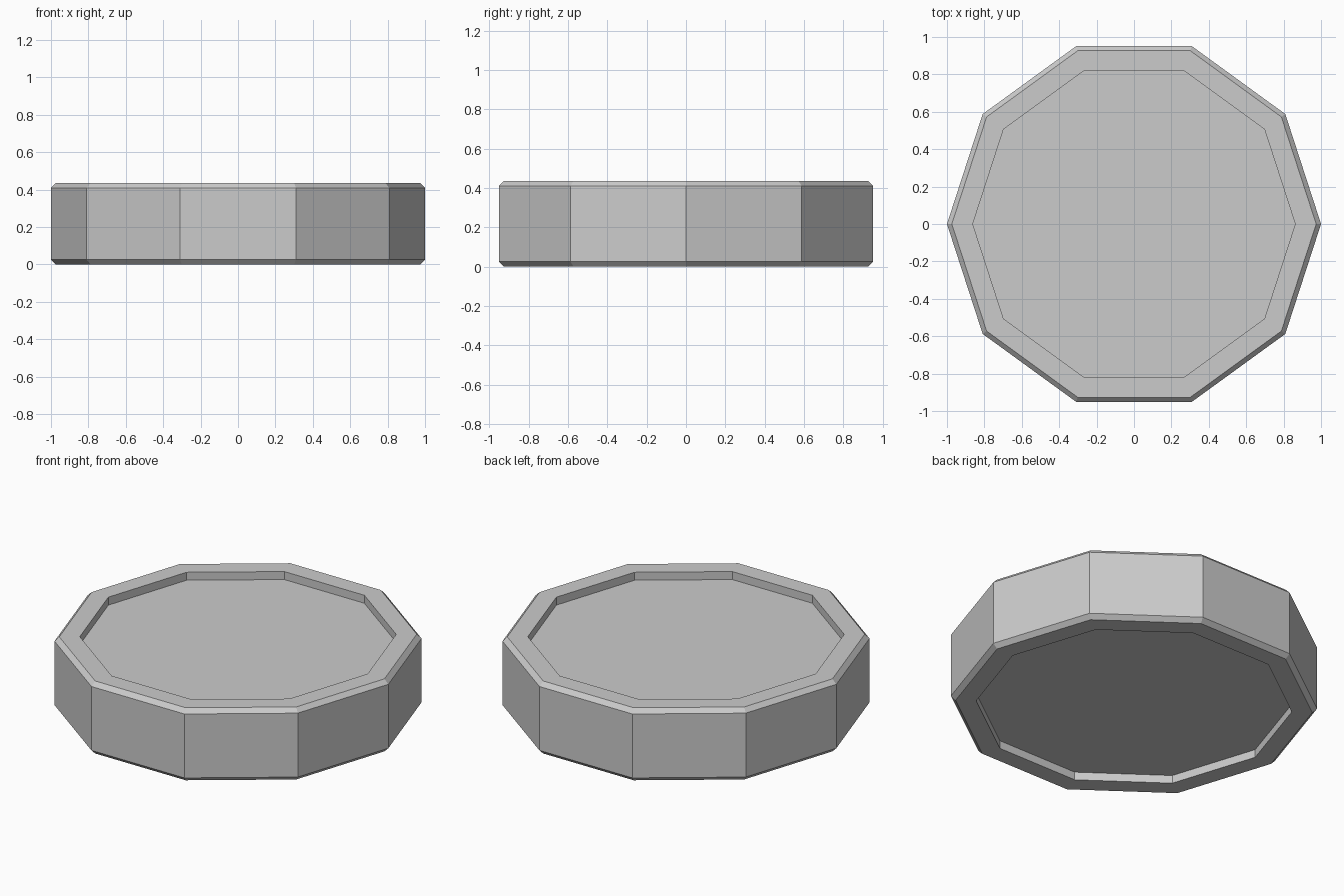
import bpy, bmesh
from math import cos, sin, pi

if "Cube" in bpy.data.objects:
    bpy.data.objects.remove(bpy.data.objects["Cube"])

SIDES = 10
HEIGHT = 0.436
BEVEL = 0.026
RECESS = 0.048

# Profile (corner radius, z) from the bottom recess floor to the top recess floor
profile = [
    (0.862, RECESS), (0.862, 0.0), (0.974, 0.0), (1.0, BEVEL),
    (1.0, HEIGHT - BEVEL), (0.974, HEIGHT), (0.862, HEIGHT), (0.862, HEIGHT - RECESS),
]

# Ten-sided disc with chamfered rims and shallow recesses on both faces
bm = bmesh.new()
rings = [[bm.verts.new((r * cos(2 * pi * i / SIDES), r * sin(2 * pi * i / SIDES), z))
          for i in range(SIDES)] for r, z in profile]
for low, high in zip(rings, rings[1:]):
    for i in range(SIDES):
        j = (i + 1) % SIDES
        bm.faces.new((low[i], low[j], high[j], high[i]))
bm.faces.new(rings[0][::-1])
bm.faces.new(rings[-1])
bmesh.ops.recalc_face_normals(bm, faces=bm.faces)

mesh = bpy.data.meshes.new("decagonal_disc")
bm.to_mesh(mesh)
bm.free()
disc = bpy.data.objects.new("decagonal_disc", mesh)
bpy.context.collection.objects.link(disc)
